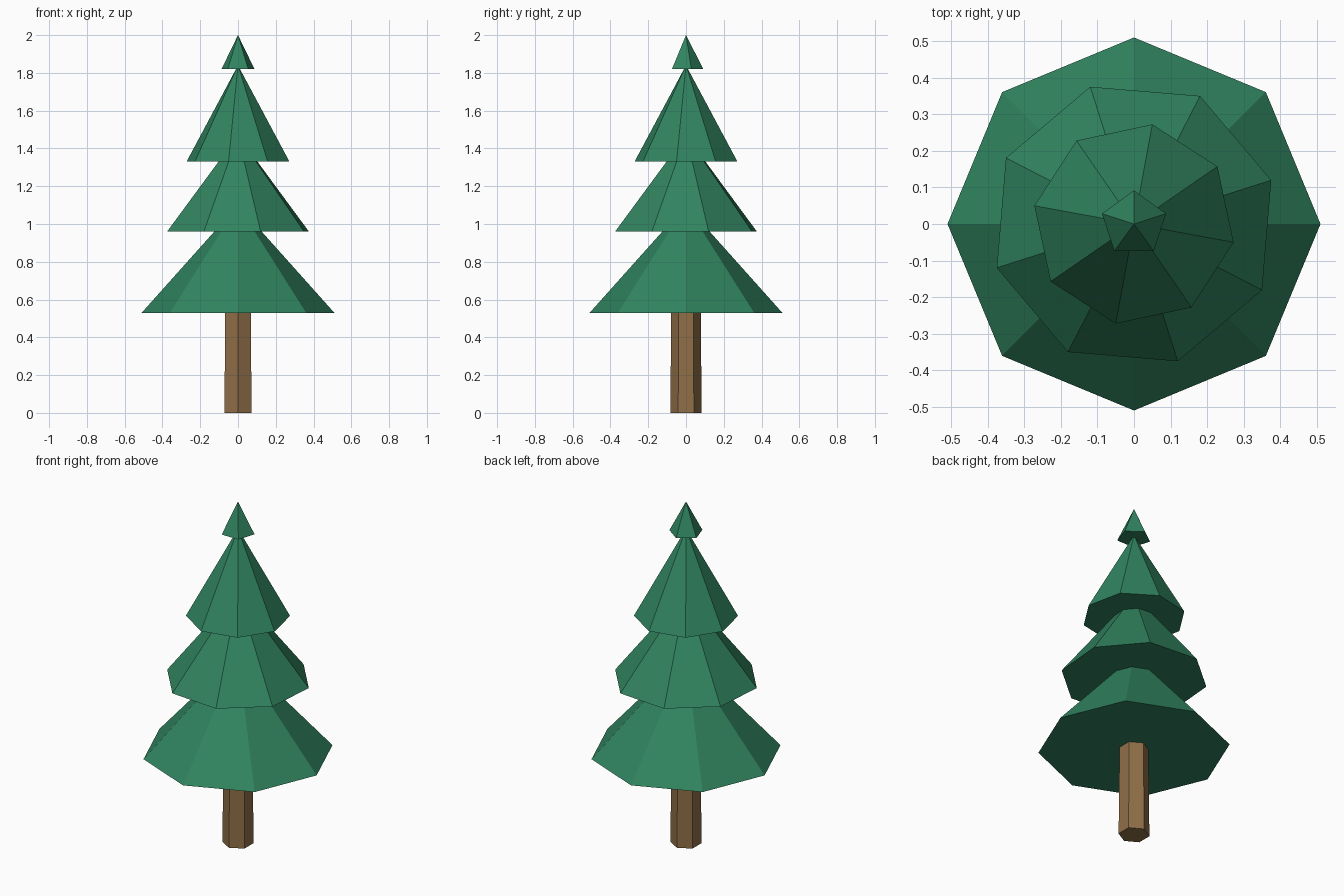
import bpy, bmesh
from math import sin, cos, radians, tau

cube = bpy.data.objects.get("Cube")
if cube:
    bpy.data.objects.remove(cube)


def make_material(name, color):
    mat = bpy.data.materials.new(name)
    mat.use_nodes = True
    mat.diffuse_color = color
    mat.node_tree.nodes["Principled BSDF"].inputs["Base Color"].default_value = color
    return mat


def ring(bm, sides, radius, z, start):
    """Regular polygon of vertices, first corner at the start angle."""
    angles = [radians(start) + tau * i / sides for i in range(sides)]
    return [bm.verts.new((radius * cos(a), radius * sin(a), z)) for a in angles]


def tapered(name, mat, sides, start, radius, z0, z1, top_radius=0):
    """Flat-shaded closed cone, or a prism when it has a top radius."""
    bm = bmesh.new()
    low = ring(bm, sides, radius, z0, start)
    bm.faces.new(low[::-1])
    if top_radius:
        high = ring(bm, sides, top_radius, z1, start)
        bm.faces.new(high)
    else:
        high = [bm.verts.new((0, 0, z1))] * sides
    for i in range(sides):
        j = (i + 1) % sides
        corners = [low[i], low[j], high[j]]
        if top_radius:
            corners.append(high[i])
        bm.faces.new(corners)
    bmesh.ops.recalc_face_normals(bm, faces=bm.faces)
    mesh = bpy.data.meshes.new(name)
    bm.to_mesh(mesh)
    bm.free()
    mesh.materials.append(mat)
    obj = bpy.data.objects.new(name, mesh)
    bpy.context.collection.objects.link(obj)
    return obj


green = make_material("pine green", (0.03, 0.23, 0.115, 1))
brown = make_material("bark brown", (0.28, 0.16, 0.065, 1))

# Trunk: hexagonal, slightly narrower at the top
tapered("trunk", brown, 6, 90, 0.083, 0, 0.55, 0.078)

# Foliage tiers, each turned a little against the one below
tapered("bottom_foliage", green, 8, 0, 0.51, 0.53, 1.10)
tapered("middle_foliage", green, 8, 17.7, 0.394, 0.96, 1.47)
tapered("upper_foliage", green, 8, 34.6, 0.277, 1.33, 1.84)
tapered("tree_tip", green, 5, 90, 0.092, 1.82, 2.0)
